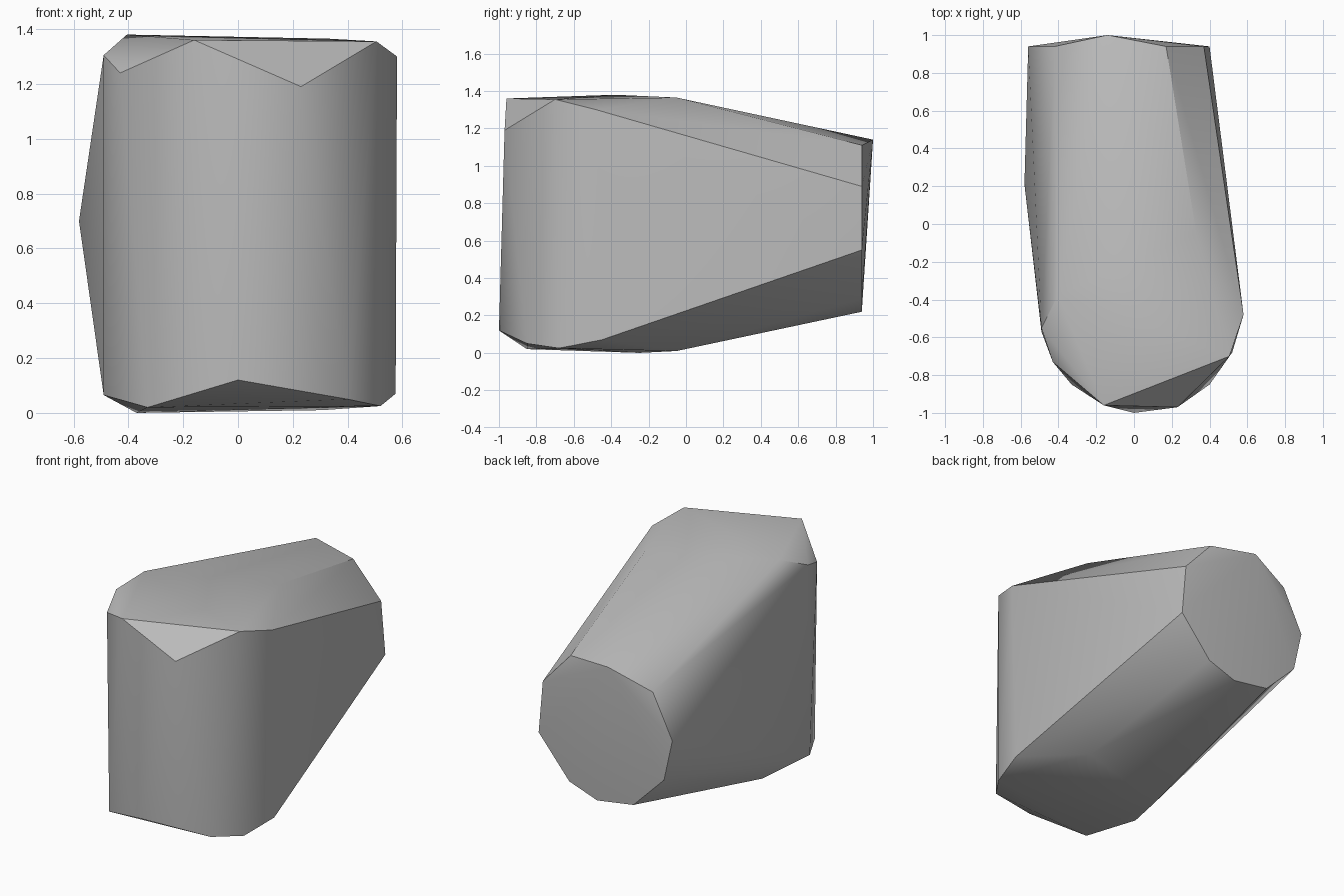
import bpy
import bmesh
import math

cube = bpy.data.objects.get("Cube")
if cube:
    bpy.data.objects.remove(cube, do_unlink=True)


def flat_material(name, level):
    material = bpy.data.materials.new(name)
    material.use_nodes = True
    colour = (level, level, level, 1)
    material.diffuse_color = colour
    material.node_tree.nodes["Principled BSDF"].inputs["Base Color"].default_value = colour
    return material


def hull_object(name, points, material):
    """Stretch a closed convex skin over the corner points."""
    bm = bmesh.new()
    for point in points:
        bm.verts.new(point)
    result = bmesh.ops.convex_hull(bm, input=bm.verts[:])
    loose = {item for item in result["geom_interior"] + result["geom_unused"]
             if isinstance(item, bmesh.types.BMVert)}
    bmesh.ops.delete(bm, geom=list(loose), context="VERTS")
    # Merge the flat end cap into one face
    bmesh.ops.dissolve_limit(bm, angle_limit=math.radians(0.5),
                             verts=bm.verts[:], edges=bm.edges[:])
    bmesh.ops.recalc_face_normals(bm, faces=bm.faces[:])
    mesh = bpy.data.meshes.new(name)
    bm.to_mesh(mesh)
    bm.free()
    mesh.materials.append(material)
    obj = bpy.data.objects.new(name, mesh)
    bpy.context.collection.objects.link(obj)
    return obj


# Tapered rear end: flat upright ring of corners
rear_y = 0.94
rear_ring = [(0.17, 1.11), (0.37, 0.89), (0.4, 0.55), (0.18, 0.29), (-0.02, 0.22),
             (-0.28, 0.26), (-0.5, 0.48), (-0.56, 0.75), (-0.42, 1.03)]

# Upper rim of the body, running round the front
top_rim = [(0.33, -0.05, 1.365), (0.58, -0.48, 1.3), (0.505, -0.7, 1.355),
           (0.23, -0.97, 1.19), (-0.16, -0.96, 1.36), (-0.43, -0.73, 1.24),
           (-0.49, -0.55, 1.305), (-0.405, -0.38, 1.38)]

# Lower rim of the body
base_rim = [(0.31, -0.05, 0.01), (0.575, -0.45, 0.07), (0.52, -0.68, 0.025),
            (0.4, -0.85, 0.05), (0, -1, 0.12), (-0.33, -0.85, 0.02),
            (-0.49, -0.57, 0.065), (-0.37, -0.25, 0)]

# Side bulge and the small lip over the rear end
side_bulge = (-0.58, 0.21, 0.7)
rear_lip = (-0.14, 1, 1.14)

corners = [(x, rear_y, z) for x, z in rear_ring]
corners += top_rim + base_rim + [side_bulge, rear_lip]

block = hull_object("tapered_block", corners, flat_material("plain grey", 0.5))

# Soft shading over shallow creases, crisp elsewhere
bpy.ops.object.select_all(action="DESELECT")
block.select_set(True)
bpy.context.view_layer.objects.active = block
bpy.ops.object.shade_smooth_by_angle(angle=math.radians(30))
